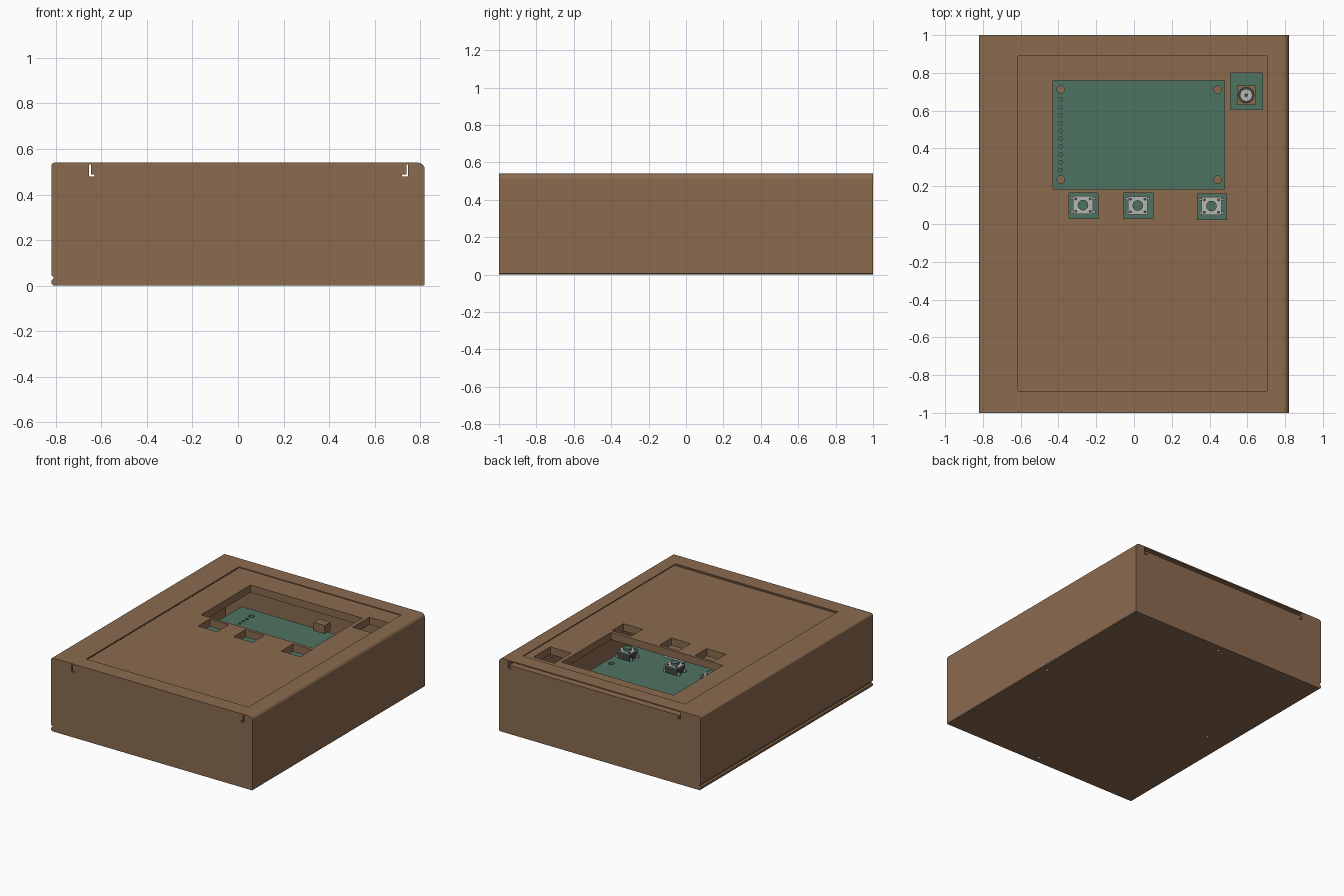
import bpy, bmesh, math
from mathutils import Matrix, Vector

if "Cube" in bpy.data.objects:
    bpy.data.objects.remove(bpy.data.objects["Cube"])


def material(name, rgb):
    m = bpy.data.materials.new(name)
    m.diffuse_color = (*rgb, 1)
    m.use_nodes = True
    m.node_tree.nodes["Principled BSDF"].inputs["Base Color"].default_value = m.diffuse_color
    return m


BROWN = material("case brown", (0.258, 0.147, 0.078))
GREEN = material("board green", (0.076, 0.174, 0.122))
GREY = material("metal grey", (0.47, 0.47, 0.45))
DARK = material("dark plastic", (0.05, 0.06, 0.055))


def finish(name, bm, mat):
    bmesh.ops.recalc_face_normals(bm, faces=bm.faces)
    me = bpy.data.meshes.new(name)
    bm.to_mesh(me)
    bm.free()
    ob = bpy.data.objects.new(name, me)
    bpy.context.collection.objects.link(ob)
    me.materials.append(mat)
    return ob


def add_box(bm, x0, x1, y0, y1, z0, z1):
    c = Vector(((x0 + x1) / 2, (y0 + y1) / 2, (z0 + z1) / 2))
    s = Matrix.Diagonal((x1 - x0, y1 - y0, z1 - z0, 1))
    bmesh.ops.create_cube(bm, size=1, matrix=Matrix.Translation(c) @ s)


def add_cyl(bm, x, y, r, z0, z1, n=20):
    bmesh.ops.create_cone(bm, cap_ends=True, segments=n, radius1=r, radius2=r, depth=z1 - z0,
                          matrix=Matrix.Translation((x, y, (z0 + z1) / 2)))


def box(name, mat, *dims):
    bm = bmesh.new()
    add_box(bm, *dims)
    return finish(name, bm, mat)


def cyls(name, mat, spots, r, z0, z1, n=20):
    bm = bmesh.new()
    for x, y in spots:
        add_cyl(bm, x, y, r, z0, z1, n)
    return finish(name, bm, mat)


def cut(target, cutter):
    mod = target.modifiers.new("cut", 'BOOLEAN')
    mod.operation, mod.solver, mod.object = 'DIFFERENCE', 'EXACT', cutter
    bpy.context.view_layer.objects.active = target
    bpy.ops.object.modifier_apply(modifier=mod.name)
    bpy.data.objects.remove(cutter)


def arc(cx, cz, r, a0, a1, n=6):
    return [(cx + r * math.cos(math.radians(a0 + (a1 - a0) * i / n)),
             cz + r * math.sin(math.radians(a0 + (a1 - a0) * i / n))) for i in range(n + 1)]


# Case: cross-section with rounded top edges and a finger groove low on the left
section = [(-0.812, 0), (0.815, 0), (0.82, 0.005)]
section += arc(0.79, 0.51, 0.03, 0, 90) + arc(-0.805, 0.525, 0.015, 90, 180)
section += [(-0.82, 0.045), (-0.81, 0.038), (-0.81, 0.03), (-0.82, 0.023), (-0.82, 0.008)]
bm = bmesh.new()
face = bm.faces.new([bm.verts.new((x, -1, z)) for x, z in section])
ext = bmesh.ops.extrude_face_region(bm, geom=[face])
bmesh.ops.translate(bm, vec=(0, 2, 0), verts=[v for v in ext["geom"] if isinstance(v, bmesh.types.BMVert)])
case = finish("case", bm, BROWN)

# Openings: interior, display slot from the back, its side rails, window, board and knob openings
BUTTONS = [(-0.27, 0.10), (0.02, 0.098), (0.41, 0.095)]
openings = [
    (-0.76, 0.76, -0.94, 0.94, 0.03, 0.45),
    (-0.654, 0.747, -0.92, 1.05, 0.505, 0.531),
    (-0.654, -0.646, -1.1, 1.1, 0.48, 0.531),
    (-0.654, -0.63, -1.1, 1.1, 0.48, 0.487),
    (0.739, 0.747, -1.1, 1.1, 0.48, 0.531),
    (0.721, 0.747, -1.1, 1.1, 0.48, 0.487),
    (-0.615, 0.705, -0.885, 0.89, 0.515, 0.6),
    (-0.43, 0.48, 0.185, 0.76, 0.4, 0.52),
    (0.51, 0.68, 0.605, 0.80, 0.4, 0.52),
]
openings += [(x - 0.075, x + 0.08, y - 0.07, y + 0.065, 0.4, 0.52) for x, y in BUTTONS]
for dims in openings:
    cut(case, box("cutter", BROWN, *dims))
# Screw holes in the base
cut(case, cyls("cutter", BROWN, [(0.77, 0), (-0.65, 0), (0.05, 0.95), (0.05, -0.95)], 0.014, -0.1, 0.02))

# Main circuit board with corner holes and a row of pin holes
TOP = 0.305
board = box("main_board", GREEN, -0.53, 0.495, -0.12, 0.80, TOP - 0.03, TOP)
cut(board, cyls("cutter", GREEN, [(x, y) for x in (-0.388, 0.443) for y in (0.235, 0.712)], 0.02, 0.2, 0.4))
cut(board, cyls("cutter", GREEN, [(-0.388, 0.285 + 0.0415 * i) for i in range(10)], 0.01, TOP - 0.02, 0.4, 12))

# Push switches: dark body, metal cover, four rivets and a round plunger
for i, (x, y) in enumerate(BUTTONS):
    box(f"switch_body_{i}", DARK, x - 0.05, x + 0.05, y - 0.045, y + 0.045, TOP, 0.355)
    box(f"switch_cover_{i}", GREY, x - 0.052, x + 0.052, y - 0.047, y + 0.047, 0.355, 0.361)
    cyls(f"switch_rivets_{i}", DARK, [(x + a * 0.038, y + b * 0.033) for a in (-1, 1) for b in (-1, 1)],
         0.008, 0.36, 0.365, 12)
    cyls(f"switch_plunger_{i}", GREEN, [(x, y)], 0.028, 0.36, 0.378)
    bm = bmesh.new()
    for a in (-1, 1):
        for b in (-1, 1):
            px, py = x + a * 0.058, y + b * 0.035
            add_box(bm, px - 0.008, px + 0.008, py - 0.006, py + 0.006, TOP, TOP + 0.02)
    finish(f"switch_legs_{i}", bm, GREY)

# Connectors at the front and back of the board
box("front_connector", GREY, 0.05, 0.22, -0.10, -0.05, TOP, TOP + 0.03)
box("back_post", BROWN, 0.08, 0.17, 0.765, 0.83, TOP, TOP + 0.06)

# Rotary knob encoder on its own board
ex, ey = 0.594, 0.682
box("encoder_board", GREEN, 0.50, 0.70, 0.59, 0.82, TOP - 0.03, TOP)
box("encoder_base", BROWN, ex - 0.05, ex + 0.05, ey - 0.052, ey + 0.052, TOP, 0.35)
for name, mat, r, z in (("encoder_collar", DARK, 0.043, 0.365), ("encoder_shaft", GREY, 0.033, 0.40),
                        ("encoder_tip", DARK, 0.010, 0.403)):
    ob = cyls(name, mat, [(ex, ey)], r, 0.34, z, 24)
    bpy.ops.object.select_all(action='DESELECT')
    ob.select_set(True)
    bpy.context.view_layer.objects.active = ob
    bpy.ops.object.shade_smooth_by_angle()
